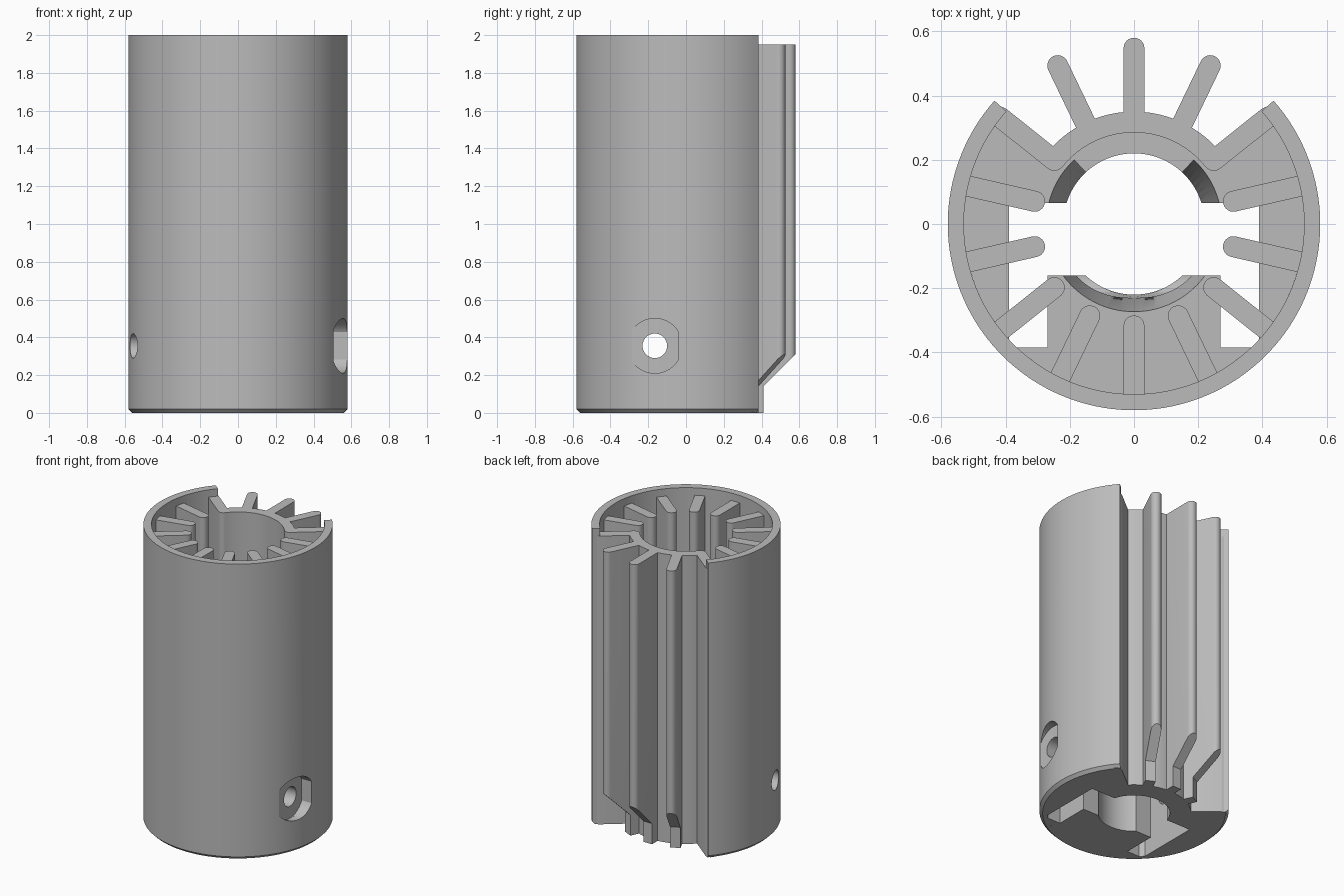
import bpy, bmesh
from math import sin, cos, radians, pi, asin
from mathutils import Matrix, Vector

if "Cube" in bpy.data.objects:
    bpy.data.objects.remove(bpy.data.objects["Cube"])

grey = bpy.data.materials.new("plain grey")
grey.use_nodes = True
COLOUR = (0.5, 0.5, 0.5, 1)
grey.diffuse_color = COLOUR
grey.node_tree.nodes["Principled BSDF"].inputs["Base Color"].default_value = COLOUR

RIM, WALL, HUB, BORE = 0.58, 0.53, 0.35, 0.22
TOP, FIN_TOP, FLOOR = 2.0, 1.95, 0.6
HALF, TIP = 0.0325, 0.285
STEP = 360 / 14
ARM = 90 - 2 * STEP
parts = []


def finish(name, bm):
    bmesh.ops.recalc_face_normals(bm, faces=bm.faces)
    mesh = bpy.data.meshes.new(name)
    bm.to_mesh(mesh)
    bm.free()
    mesh.materials.append(grey)
    obj = bpy.data.objects.new(name, mesh)
    bpy.context.collection.objects.link(obj)
    parts.append(obj)
    return obj


def arc(r, a0, a1, n, cx=0.0):
    angles = [radians(a0 + (a1 - a0) * i / n) for i in range(n + 1)]
    return [(cx + r * cos(a), r * sin(a)) for a in angles]


def prism(outline, z0, z1):
    bm = bmesh.new()
    face = bm.faces.new([bm.verts.new((x, y, z0)) for x, y in outline])
    new = bmesh.ops.extrude_face_region(bm, geom=[face])["geom"]
    moved = [v for v in new if isinstance(v, bmesh.types.BMVert)]
    bmesh.ops.translate(bm, verts=moved, vec=(0, 0, z1 - z0))
    return bm


def sweep(profile, a0, a1, n):
    # turn an (r, z) profile about the upright axis, capping both ends
    bm = bmesh.new()
    rings = []
    for i in range(n + 1):
        a = radians(a0 + (a1 - a0) * i / n)
        rings.append([bm.verts.new((r * cos(a), r * sin(a), z)) for r, z in profile])
    m = len(profile)
    for p, q in zip(rings, rings[1:]):
        for k in range(m):
            bm.faces.new((p[k], q[k], q[(k + 1) % m], p[(k + 1) % m]))
    bm.faces.new(rings[0])
    bm.faces.new(rings[-1])
    return bm


def fin(r0, r1, z0, z1, round_in, round_out):
    inner = arc(HALF, 90, 270, 12, r0 + HALF) if round_in else [(r0, HALF), (r0, -HALF)]
    outer = arc(HALF, -90, 90, 12, r1 - HALF) if round_out else [(r1, -HALF), (r1, HALF)]
    return prism(inner + outer, z0, z1)


def turned(bm, degrees):
    bm.transform(Matrix.Rotation(radians(degrees), 4, 'Z'))
    return bm


def cut(target, cutters):
    for c in cutters:
        mod = target.modifiers.new("cut", 'BOOLEAN')
        mod.operation, mod.solver, mod.object = 'DIFFERENCE', 'EXACT', c
    graph = bpy.context.evaluated_depsgraph_get()
    mesh = bpy.data.meshes.new_from_object(target.evaluated_get(graph))
    target.modifiers.clear()
    target.data = mesh


# Outer shell, open at the back, with a small bottom chamfer
END = ARM + 2.9
shell = finish("outer_shell", sweep(
    [(WALL, 0), (RIM - 0.02, 0), (RIM, 0.02), (RIM, TOP), (WALL, TOP)],
    180 - END, 360 + END, 112))

# Thick base filling the foot of the shell
base = finish("base_block", prism(
    arc(WALL, 180 - ARM, 360 + ARM, 112) + arc(HUB, ARM, 180 - ARM, 40), 0, FLOOR))

# Cutters: U-shaped pocket, central bore and funnel, screw holes and recesses
pocket = [(0.39, 0.065), (0.39, -0.385), (0.27, -0.385), (0.27, -0.16)]
pocket += [(-x, y) for x, y in reversed(pocket)]
base_cutters = [
    finish("pocket_cutter", prism(pocket, -0.1, 0.8)),
    finish("bore_cutter", prism(arc(BORE, 0, 355, 71), -0.1, 0.8)),
    finish("funnel_cutter", sweep(
        [(0.1, 0.3), (BORE, 0.3), (0.275, FLOOR + 0.01), (0.1, FLOOR + 0.01)], 133, 407, 60)),
]


def sideways(bm):
    bm.transform(Matrix.Translation((0, -0.165, 0.355)) @ Matrix.Rotation(pi / 2, 4, 'Y'))
    return bm


side_cutters = [finish("screw_hole_cutter", sideways(prism(arc(0.065, 0, 350, 35), -0.7, 0.7)))]
for side in (-1, 1):
    flat = [(x, max(-0.125, min(0.125, y))) for x, y in arc(0.145, 0, 355, 71)]
    side_cutters.append(finish("recess_cutter", sideways(prism(flat, side * 0.505, side * 0.7))))

cut(base, base_cutters + side_cutters)
cut(shell, side_cutters)
for c in base_cutters + side_cutters:
    parts.remove(c)
    bpy.data.objects.remove(c)

# Hub wall closing the back between the two arms
finish("hub_wall", sweep(
    [(TIP, FLOOR), (HUB, FLOOR), (HUB, FIN_TOP), (TIP, FIN_TOP)], ARM, 180 - ARM, 40))

# Arms joining the hub wall to the shell ends
for name, a in (("left_arm", ARM), ("right_arm", 180 - ARM)):
    finish(name, turned(fin(TIP, 0.565, 0, FIN_TOP, True, True), a))

# Fins inside the shell
for i in range(3, 12):
    finish("inner_fin", turned(fin(TIP, WALL + 0.01, FLOOR, FIN_TOP, True, False), 90 + STEP * i))

# Fins on the open back, sloped at the foot, each with a short stub below
for i in (-1, 0, 1):
    bm = fin(HUB - 0.02, RIM, 0.14, FIN_TOP, False, True)
    bmesh.ops.bisect_plane(bm, geom=bm.verts[:] + bm.edges[:] + bm.faces[:],
                           plane_co=(0.41, 0, 0.14), plane_no=(1, 0, -1), clear_outer=True)
    bmesh.ops.holes_fill(bm, edges=[e for e in bm.edges if e.is_boundary])
    finish("back_fin", turned(bm, 90 + STEP * i))
    finish("back_fin_stub", turned(fin(HUB - 0.02, 0.41, 0, 0.19, False, False), 90 + STEP * i))

# Smooth the round faces, keep the corners crisp
bpy.ops.object.select_all(action='DESELECT')
for obj in parts:
    obj.select_set(True)
bpy.context.view_layer.objects.active = shell
bpy.ops.object.shade_smooth_by_angle(angle=radians(30))
